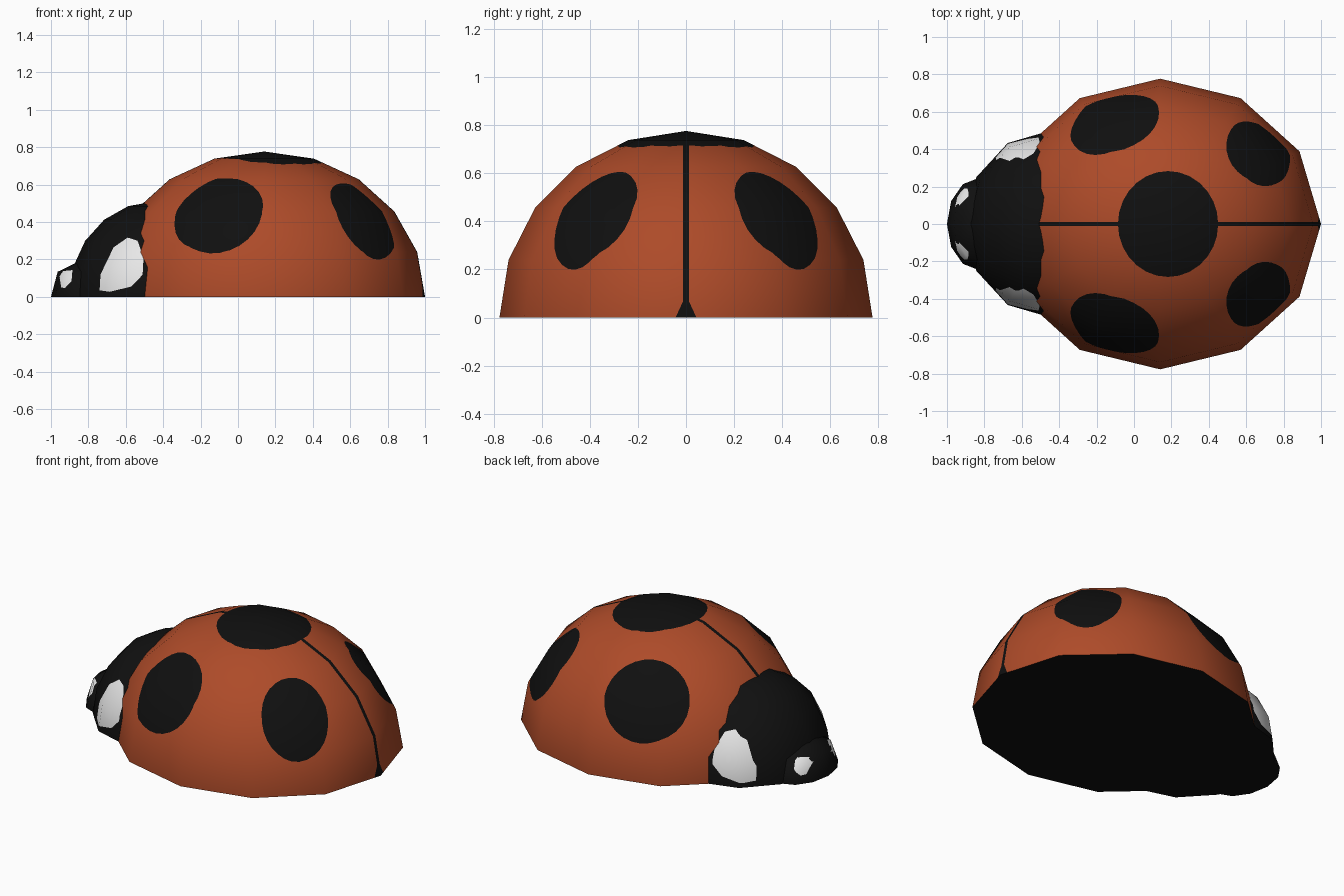
import bpy, bmesh, math
from mathutils import Vector

if "Cube" in bpy.data.objects:
    bpy.data.objects.remove(bpy.data.objects["Cube"])


def material(name, rgb):
    m = bpy.data.materials.new(name)
    m.diffuse_color = (*rgb, 1)
    m.use_nodes = True
    m.node_tree.nodes["Principled BSDF"].inputs["Base Color"].default_value = m.diffuse_color
    return m


RED = material("shell_red", (0.42, 0.07, 0.022))
BLACK = material("black", (0.005, 0.005, 0.005))
WHITE = material("white", (0.8, 0.8, 0.8))

SEG = 12
SPHERE = [(math.cos(math.radians(a)), math.sin(math.radians(a))) for a in (0, 18, 36, 54, 72)]
X, Y, Z = Vector((1, 0, 0)), Vector((0, 1, 0)), Vector((0, 0, 1))


def dome(cx, radii, rings):
    """Open low-poly half ellipsoid: rings of (width factor, height factor) and a pole."""
    bm = bmesh.new()
    rx, ry, rz = radii
    loops = [[bm.verts.new((cx + rx * w * math.cos(2 * math.pi * i / SEG),
                            ry * w * math.sin(2 * math.pi * i / SEG), rz * h))
              for i in range(SEG)] for w, h in rings]
    top = bm.verts.new((cx, 0, rz))
    for i in range(SEG):
        j = (i + 1) % SEG
        for a, b in zip(loops, loops[1:]):
            bm.faces.new((a[i], a[j], b[j], b[i]))
        bm.faces.new((loops[-1][i], loops[-1][j], top))
    return bm


def paint(bm, origin, u, v, polygon, slot, mirror=False):
    """Cut a convex outline, projected along u x v, into the faces and colour its inside."""
    n = u.cross(v)
    pts = [origin + u * a + v * b for a, b in polygon]
    for sy in ((1, -1) if mirror else (1,)):
        def flip(p):
            return Vector((p.x, p.y * sy, p.z))
        axis, loop, o = flip(n), [flip(p) for p in pts], flip(origin)
        mid = sum(loop, Vector()) / len(loop)
        faces = [f for f in bm.faces if f.normal.dot(axis) > -0.05
                 and (f.calc_center_median() - o).dot(axis) > -0.5]
        for p, q in zip(loop, loop[1:] + loop[:1]):
            out = (q - p).cross(axis).normalized()
            if out.dot(mid - p) > 0:
                out.negate()
            geom = set(faces)
            for f in faces:
                geom.update(f.edges)
                geom.update(f.verts)
            res = bmesh.ops.bisect_plane(bm, geom=list(geom), dist=1e-5, plane_co=p, plane_no=out)
            faces = [f for f in res["geom"] if isinstance(f, bmesh.types.BMFace)
                     and (f.calc_center_median() - p).dot(out) < 0]
        for f in faces:
            f.material_index = slot


def ellipse(a, b, n=28):
    return [(a * math.cos(2 * math.pi * i / n), b * math.sin(2 * math.pi * i / n)) for i in range(n)]


def finish(name, bm, cx, radii, mats, cap_slot):
    """Close the flat underside and shade smoothly with ellipsoid normals."""
    res = bmesh.ops.holes_fill(bm, edges=[e for e in bm.edges if e.is_boundary], sides=0)
    caps = res["faces"]
    for f in caps:
        f.normal_update()
        if f.normal.z > 0:
            f.normal_flip()
        f.material_index = cap_slot
    for f in bm.faces:
        f.smooth = True
    me = bpy.data.meshes.new(name)
    bm.to_mesh(me)
    bm.free()
    for m in mats:
        me.materials.append(m)
    normals = [None] * len(me.loops)
    for p in me.polygons:
        for li in p.loop_indices:
            co = me.vertices[me.loops[li].vertex_index].co
            round_n = Vector(((co.x - cx) / radii[0] ** 2, co.y / radii[1] ** 2, co.z / radii[2] ** 2))
            normals[li] = -Z if p.normal.z < -0.9 else round_n.normalized()
    me.normals_split_custom_set(normals)
    ob = bpy.data.objects.new(name, me)
    bpy.context.collection.objects.link(ob)
    return ob


# wing shell
cx, radii = 0.14, (0.86, 0.777, 0.777)
shell = dome(cx, radii, SPHERE)
shell.normal_update()
# spots: one on top, two mirrored pairs on the flanks
paint(shell, Vector((0.182, 0, 0.75)), X, Y, ellipse(0.268, 0.283), 1)
for c, a, b in (((-0.115, -0.57, 0.462), 0.25, 0.247), ((0.688, -0.402, 0.436), 0.195, 0.245)):
    c = Vector(c)
    n = Vector(((c.x - cx) / radii[0] ** 2, c.y / radii[1] ** 2, c.z / radii[2] ** 2)).normalized()
    u = Z.cross(n).normalized()
    shell.normal_update()
    paint(shell, c, u, n.cross(u), ellipse(a, b), 1, mirror=True)
# wing seam and its flare at the tail
shell.normal_update()
paint(shell, Vector((0, 0, 0)), X, Y, [(-1, -0.012), (1.2, -0.012), (1.2, 0.012), (-1, 0.012)], 1)
shell.normal_update()
paint(shell, Vector((0.9, 0, 0)), Y, Z, [(-0.048, -0.01), (0.048, -0.01), (0.012, 0.068), (-0.012, 0.068)], 1)
finish("wing_shell", shell, cx, radii, [RED, BLACK], 1)

# neck shield with white cheek patches
cx, radii = -0.445, (0.46, 0.5, 0.51)
shield = dome(cx, radii, SPHERE)
shield.normal_update()
paint(shield, Vector((0, -0.4, 0)), X, Z,
      [(-0.74, 0.035), (-0.735, 0.12), (-0.665, 0.265), (-0.59, 0.317), (-0.537, 0.3), (-0.505, 0.21),
       (-0.51, 0.118), (-0.57, 0.055), (-0.687, 0.027)], 1, mirror=True)
finish("neck_shield", shield, cx, radii, [BLACK, WHITE], 0)

# head with white eye patches
cx, radii = -0.83, (0.17, 0.246, 0.2)
head = dome(cx, radii, [(1, 0), (0.79, 0.67)])
head.normal_update()
paint(head, Vector((0, -0.2, 0)), X, Z,
      [(-0.945, 0.05), (-0.955, 0.11), (-0.935, 0.138), (-0.885, 0.143), (-0.89, 0.085), (-0.925, 0.047)],
      1, mirror=True)
finish("head", head, cx, radii, [BLACK, WHITE], 0)
